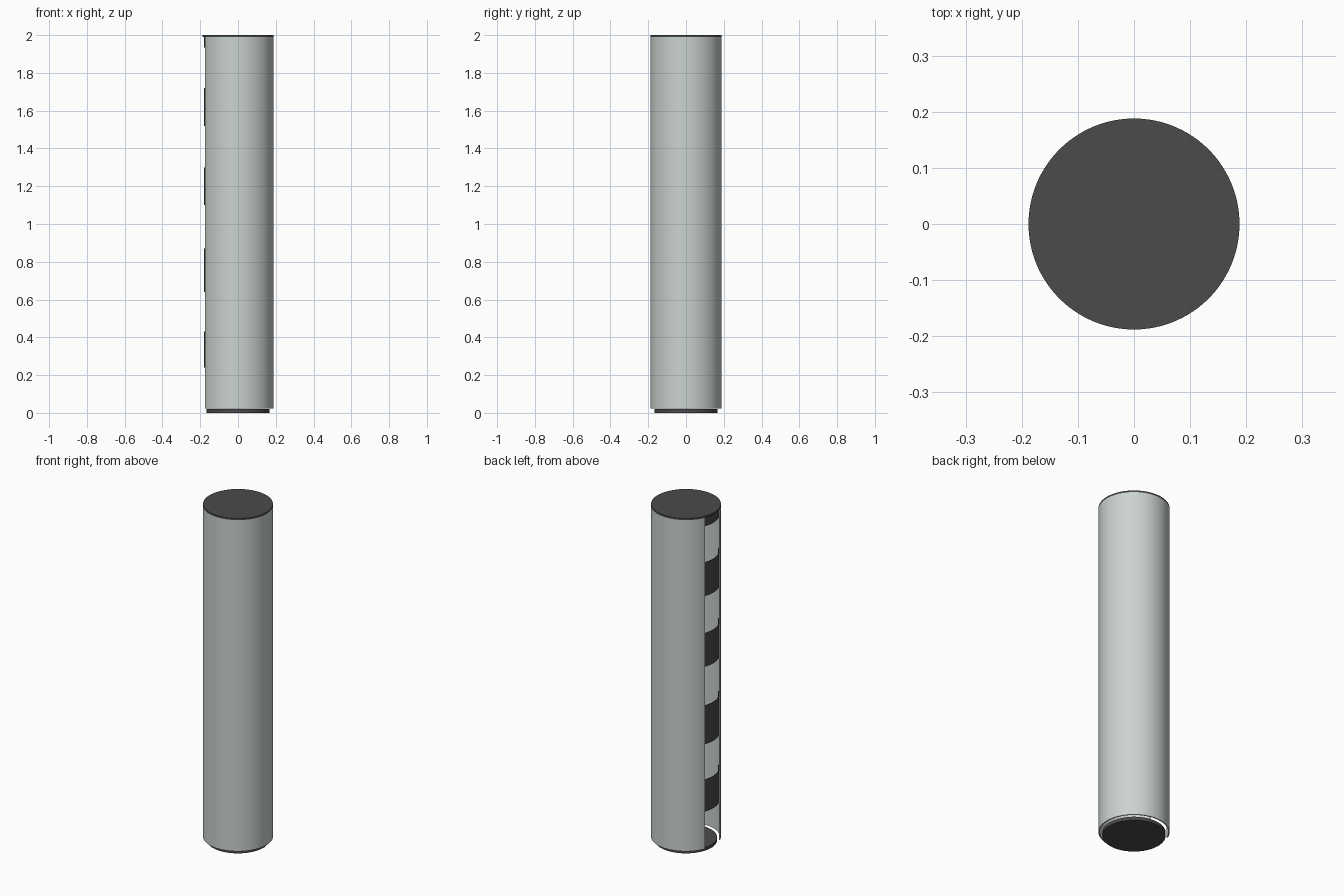
import bpy, bmesh
from math import pi, cos, sin, radians

if "Cube" in bpy.data.objects:
    bpy.data.objects.remove(bpy.data.objects["Cube"])


def material(name, rgb):
    m = bpy.data.materials.new(name)
    m.diffuse_color = (*rgb, 1)
    m.use_nodes = True
    m.node_tree.nodes["Principled BSDF"].inputs["Base Color"].default_value = m.diffuse_color
    return m


light = material("pale_grey", (0.60, 0.65, 0.63))
dark = material("dark_grey", (0.07, 0.07, 0.07))


def finish(name, bm, mat):
    bmesh.ops.recalc_face_normals(bm, faces=bm.faces[:])
    me = bpy.data.meshes.new(name)
    bm.to_mesh(me)
    bm.free()
    me.materials.append(mat)
    ob = bpy.data.objects.new(name, me)
    bpy.context.collection.objects.link(ob)
    bpy.ops.object.select_all(action='DESELECT')
    ob.select_set(True)
    bpy.context.view_layer.objects.active = ob
    bpy.ops.object.shade_smooth_by_angle(angle=radians(30))
    return ob


def curved_wall(name, r_out, r_in, z0, z1, a0, a1, steps, mat):
    """Thick arc-shaped wall swept from angle a0 to a1."""
    bm = bmesh.new()
    rows = []
    for i in range(steps + 1):
        a = a0 + (a1 - a0) * i / steps
        rows.append([bm.verts.new((r * cos(a), r * sin(a), z))
                     for r, z in ((r_out, z0), (r_out, z1), (r_in, z1), (r_in, z0))])
    for p, q in zip(rows, rows[1:]):
        for k in range(4):
            n = (k + 1) % 4
            bm.faces.new((p[k], q[k], q[n], p[n]))
    bm.faces.new(rows[0])
    bm.faces.new(rows[-1])
    return finish(name, bm, mat)


def disc(name, r, z0, z1, mat):
    bm = bmesh.new()
    bmesh.ops.create_cone(bm, cap_ends=True, segments=96, radius1=r, radius2=r, depth=z1 - z0)
    bmesh.ops.translate(bm, verts=bm.verts[:], vec=(0, 0, (z0 + z1) / 2))
    return finish(name, bm, mat)


# Outer tube with a full-height slot on the -x side
slot = radians(22)
curved_wall("outer_tube", 0.188, 0.182, 0.022, 1.99, -pi + slot, pi - slot, 96, light)

# Lid and base
disc("top_lid", 0.188, 1.99, 2.0, dark)
disc("base_disc", 0.167, 0.0, 0.02, dark)

# Dark curved plates behind the slot
half = radians(47)
for i, (z0, z1) in enumerate(((0.24, 0.43), (0.64, 0.87), (1.10, 1.30), (1.52, 1.72), (1.935, 1.99))):
    curved_wall(f"slot_plate_{i + 1}", 0.180, 0.177, z0, z1, pi - half, pi + half, 32, dark)
